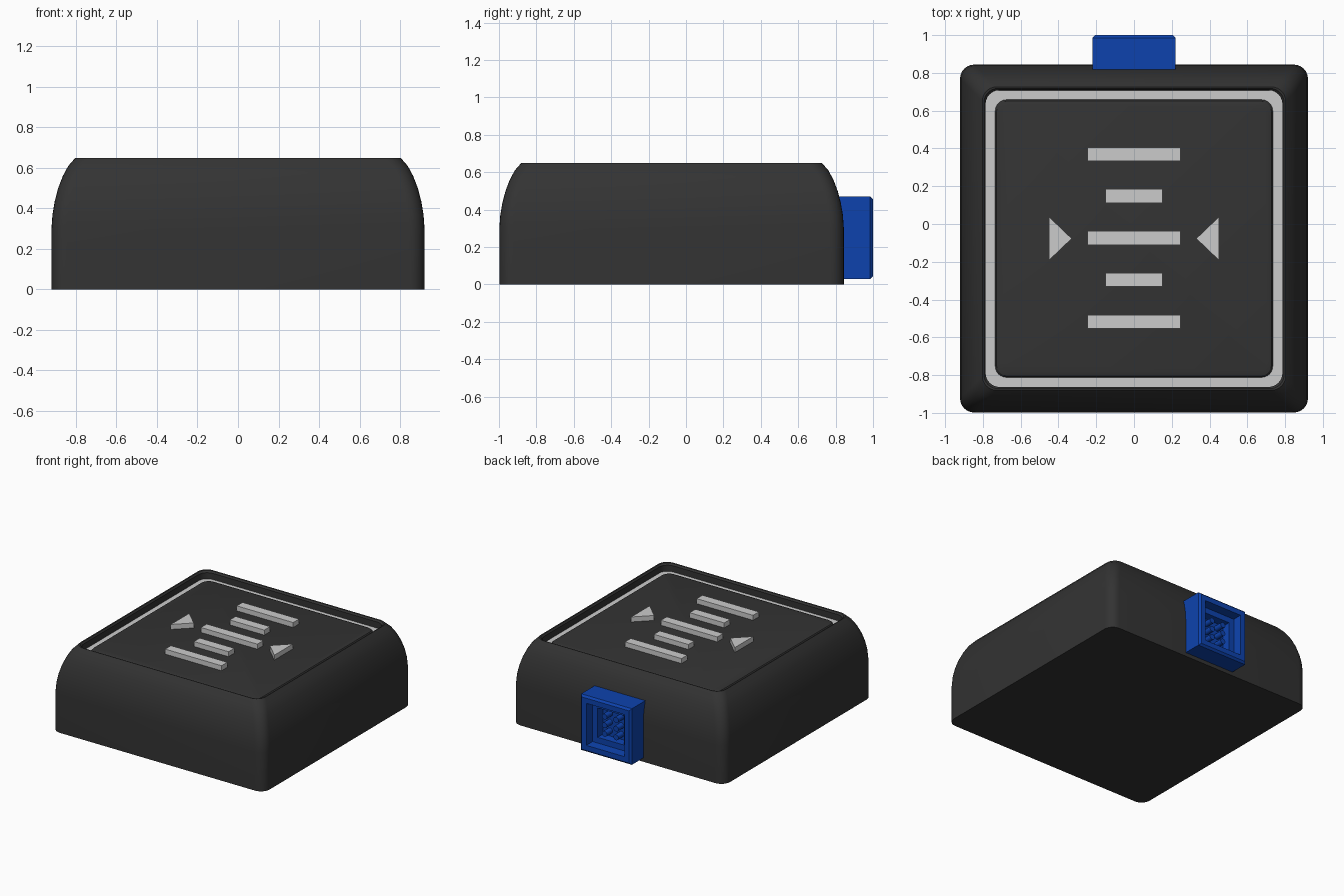
import bpy, bmesh, math

if "Cube" in bpy.data.objects:
    bpy.data.objects.remove(bpy.data.objects["Cube"])

CY = -0.077          # centre of the housing in y
PZ = 0.25            # centre of the rear socket in z


def material(name, color):
    m = bpy.data.materials.new(name)
    m.diffuse_color = (*color, 1)
    m.use_nodes = True
    m.node_tree.nodes["Principled BSDF"].inputs["Base Color"].default_value = m.diffuse_color
    return m


BLACK = material("black_plastic", (0.033, 0.033, 0.033))
BLUE = material("blue_plastic", (0.004, 0.055, 0.42))


def finish(name, bm, mat=None, smooth=True):
    bmesh.ops.recalc_face_normals(bm, faces=bm.faces)
    me = bpy.data.meshes.new(name)
    bm.to_mesh(me)
    bm.free()
    ob = bpy.data.objects.new(name, me)
    bpy.context.collection.objects.link(ob)
    if mat:
        me.materials.append(mat)
    if smooth:
        bpy.ops.object.select_all(action='DESELECT')
        ob.select_set(True)
        bpy.context.view_layer.objects.active = ob
        bpy.ops.object.shade_smooth_by_angle(angle=math.radians(30))
    return ob


def square(half, radius, seg=6):
    if radius == 0:
        return [(half, half), (-half, half), (-half, -half), (half, -half)]
    c = half - radius
    pts = []
    for q, (sx, sy) in enumerate([(1, 1), (-1, 1), (-1, -1), (1, -1)]):
        for i in range(seg + 1):
            a = math.pi / 2 * (q + i / seg)
            pts.append((sx * c + radius * math.cos(a), sy * c + radius * math.sin(a)))
    return pts


def loft(name, profile, radius, place, mat=None, closed=False, smooth=True):
    """Stack square sections (half size, height); cap the ends or close the loop."""
    bm = bmesh.new()
    loops = [[bm.verts.new(place(u, v, h)) for u, v in square(half, radius)]
             for half, h in profile]
    pairs = list(zip(loops, loops[1:]))
    if closed:
        pairs.append((loops[-1], loops[0]))
    else:
        bm.faces.new(loops[0])
        bm.faces.new(loops[-1])
    for a, b in pairs:
        n = len(a)
        for i in range(n):
            j = (i + 1) % n
            bm.faces.new((a[i], a[j], b[j], b[i]))
    return finish(name, bm, mat, smooth)


def prism(name, pts, z0, z1):
    bm = bmesh.new()
    f = bm.faces.new([bm.verts.new((x, y, z0)) for x, y in pts])
    ext = bmesh.ops.extrude_face_region(bm, geom=[f])
    top = [v for v in ext["geom"] if isinstance(v, bmesh.types.BMVert)]
    bmesh.ops.translate(bm, verts=top, vec=(0, 0, z1 - z0))
    if not f.is_valid or len(bm.faces) < len(pts) + 2:
        bm.faces.new([v for v in bm.verts if v not in top])
    return finish(name, bm, None, False)


def upright(u, v, h):
    return (u, CY + v, h)


def rearward(u, v, h):
    return (u, h, PZ + v)


# Housing: curved shoulder, thin rim, recessed top
loft("housing", [(0.921, 0), (0.921, 0.30), (0.916, 0.37), (0.905, 0.435),
                 (0.888, 0.50), (0.865, 0.56), (0.838, 0.61), (0.803, 0.65),
                 (0.795, 0.648), (0.786, 0.635), (0.786, 0.575)],
     0.075, upright, BLACK)

# Light strip lying in the groove
loft("light_strip", [(0.785, 0.57), (0.785, 0.587), (0.73, 0.587), (0.73, 0.57)],
     0.06, upright, None, closed=True)

# Top plate with softened edge
loft("top_plate", [(0.735, 0.57), (0.735, 0.594), (0.728, 0.604), (0.71, 0.61)],
     0.06, upright, BLACK)

# Raised bars, alternating long and short
for i in range(5):
    w = 0.245 if i % 2 == 0 else 0.15
    y = CY + (2 - i) * 0.222 + 0.003
    prism(f"bar_{i + 1}", [(-w, y - 0.036), (w, y - 0.036), (w, y + 0.036), (-w, y + 0.036)],
          0.60, 0.649)

# Arrow markers pointing inwards
for side, s in (("left", -1), ("right", 1)):
    prism(f"arrow_{side}", [(s * 0.45, CY + 0.115), (s * 0.33, CY), (s * 0.45, CY - 0.115)],
          0.60, 0.649)

# Rear socket with stepped opening
loft("rear_socket", [(0.22, 0.78), (0.22, 0.985), (0.205, 1.0), (0.165, 1.0),
                     (0.16, 0.93), (0.115, 0.93), (0.11, 0.87)],
     0, rearward, BLUE, smooth=False)

# Contact pins inside the socket
for col in (-1, 1):
    for row in (-1, 0, 1):
        bpy.ops.mesh.primitive_cylinder_add(
            vertices=16, radius=0.022, depth=0.08,
            location=(col * 0.05, 0.90, PZ + row * 0.068), rotation=(math.pi / 2, 0, 0))
        pin = bpy.context.object
        pin.name = f"socket_pin_{(col + 1) // 2 * 3 + row + 2}"
        pin.data.materials.append(BLUE)
        bpy.ops.object.shade_smooth_by_angle(angle=math.radians(30))
